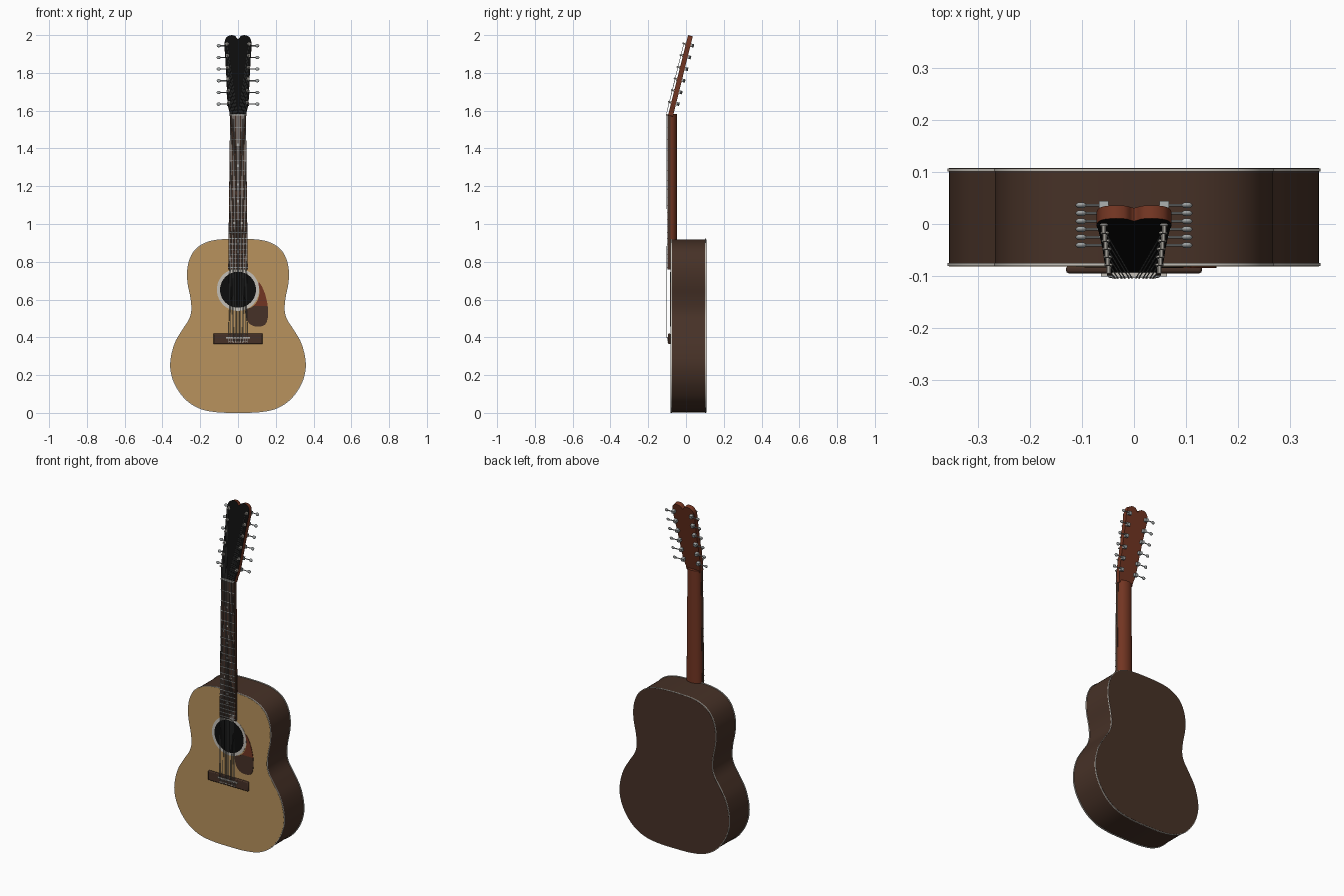
import bpy, bmesh, math
from mathutils import Vector, Matrix

cube = bpy.data.objects.get("Cube")
if cube:
    bpy.data.objects.remove(cube, do_unlink=True)


def material(name, rgb):
    m = bpy.data.materials.new(name)
    m.use_nodes = True
    m.diffuse_color = (*rgb, 1)
    m.node_tree.nodes["Principled BSDF"].inputs["Base Color"].default_value = (*rgb, 1)
    return m


SPRUCE = material("pale spruce", (0.48, 0.29, 0.11))
BROWN = material("dark brown wood", (0.062, 0.031, 0.02))
RED = material("red brown wood", (0.17, 0.036, 0.016))
BLACK = material("black", (0.004, 0.004, 0.004))
TRIM = material("pale trim", (0.55, 0.52, 0.47))
STEEL = material("steel", (0.36, 0.38, 0.38))

# Tilted frame of the headstock: y is depth behind its face, z runs along it
HEAD = Matrix.Translation((0, -0.095, 1.575)) @ Matrix.Rotation(math.radians(-14), 4, 'X')


class Part:
    """Collects simple solids into one mesh object."""

    def __init__(self):
        self.bm = bmesh.new()

    def loft(self, rings):
        rows = [[self.bm.verts.new(p) for p in ring] for ring in rings]
        n = len(rows[0])
        for a, b in zip(rows, rows[1:]):
            for i in range(n):
                j = (i + 1) % n
                self.bm.faces.new((a[i], a[j], b[j], b[i]))
        self.bm.faces.new(rows[0])
        self.bm.faces.new(rows[-1])

    def slab(self, outline, y0, y1):
        self.loft([[(x, y, z) for x, z in outline] for y in (y0, y1)])

    def box(self, x0, x1, y0, y1, z0, z1):
        self.slab([(x0, z0), (x1, z0), (x1, z1), (x0, z1)], y0, y1)

    def rod(self, p, q, r, n=10):
        p, q = Vector(p), Vector(q)
        turn = (q - p).to_track_quat('Z', 'Y')
        circle = [turn @ Vector((r * c, r * s, 0)) for c, s in unit_circle(n)]
        self.loft([[p + v for v in circle], [q + v for v in circle]])

    def ball(self, centre, size):
        m = Matrix.Translation(centre) @ Matrix.Diagonal((*size, 1))
        bmesh.ops.create_uvsphere(self.bm, u_segments=12, v_segments=8, radius=1, matrix=m)

    def finish(self, name, *mats, rule=None, matrix=None, bevel=0):
        bmesh.ops.recalc_face_normals(self.bm, faces=self.bm.faces[:])
        if rule:
            for f in self.bm.faces:
                f.material_index = int(rule(f))
        for f in self.bm.faces:
            f.smooth = True
        me = bpy.data.meshes.new(name)
        self.bm.to_mesh(me)
        self.bm.free()
        for m in mats:
            me.materials.append(m)
        if matrix:
            me.transform(matrix)
        me.set_sharp_from_angle(angle=math.radians(35))
        ob = bpy.data.objects.new(name, me)
        bpy.context.collection.objects.link(ob)
        if bevel:
            mod = ob.modifiers.new("soft edges", 'BEVEL')
            mod.width, mod.segments = bevel, 2
        return ob


def unit_circle(n):
    return [(math.cos(math.tau * i / n), math.sin(math.tau * i / n)) for i in range(n)]


def smooth_loop(pts, steps=5):
    """Closed smooth curve through the points."""
    out, n = [], len(pts)
    for i in range(n):
        a, b, c, d = (Vector(pts[(i + k) % n]) for k in (-1, 0, 1, 2))
        for s in range(steps):
            t = s / steps
            out.append(0.5 * (2 * b + (c - a) * t + (2 * a - 5 * b + 4 * c - d) * t * t
                              + (3 * b - a - 3 * c + d) * t ** 3))
    return out


def mirrored(half):
    """Half outline from bottom centre to top centre, completed on -x."""
    return half + [(-x, z) for x, z in half[-2:0:-1]]


def slab(name, mat, outline, y0, y1):
    p = Part()
    p.slab(outline, y0, y1)
    return p.finish(name, mat)


# Body
shape = smooth_loop(mirrored([
    (0, 0), (.11, .003), (.2, .021), (.275, .067), (.33, .14), (.356, .215), (.357, .285),
    (.335, .37), (.295, .44), (.26, .495), (.247, .545), (.252, .61), (.266, .68),
    (.27, .74), (.261, .8), (.235, .855), (.19, .893), (.12, .916), (0, .922)]))


def inset(d):
    return [(x * (1 - d / .36), .46 + (z - .46) * (1 - d / .46)) for x, z in shape]


slab("body_sides", BROWN, inset(.003), -.078, .104)
slab("front_binding", TRIM, shape, -.081, -.075)
slab("back_binding", TRIM, shape, .101, .107)
slab("soundboard", SPRUCE, inset(.003), -.082, -.079)
slab("back_plate", BROWN, inset(.003), .105, .108)

# Sound hole and its ring
for name, mat, r, y in (("rosette", TRIM, .112, -.083), ("sound_hole", BLACK, .095, -.084)):
    slab(name, mat, [(r * c, .652 + r * s) for c, s in unit_circle(48)], y, -.081)

# Pickguard, red above and brown below
guard = Part()
guard.slab(smooth_loop([
    (.108, .69), (.114, .64), (.102, .592), (.073, .56), (.04, .545), (.044, .5), (.065, .469),
    (.1, .457), (.14, .465), (.157, .5), (.158, .56), (.146, .62), (.126, .67)]), -.0845, -.081)
bm = guard.bm
bmesh.ops.bisect_plane(bm, geom=bm.verts[:] + bm.edges[:] + bm.faces[:],
                       plane_co=(0, 0, .567), plane_no=(0, 0, 1))
guard.finish("pickguard", BROWN, RED, rule=lambda f: f.calc_center_median().z > .567)

# Bridge and saddle
bridge = Part()
bridge.box(-.131, .131, -.095, -.081, .364, .42)
bridge.finish("bridge", BROWN, bevel=.005)
saddle = Part()
saddle.box(-.064, .064, -.101, -.09, .395, .403)
saddle.finish("saddle", TRIM)


# Neck with a rounded back
def neck_ring(w, z):
    arc = [math.pi * i / 14 for i in range(15)]
    return [(w * math.cos(a), -.089 + .041 * math.sin(a) ** .8 if 0 < i < 14 else -.089, z)
            for i, a in enumerate(arc)]


neck = Part()
neck.loft([neck_ring(.049, .9), neck_ring(.042, 1.582)])
neck.finish("neck", RED)

# Fretboard, frets and inlays
NUT, SCALE, FACE = 1.578, 1.18, -.098


def half_width(z):
    return .052 - .01 * (z - .76) / (NUT - .76)


def fret_z(n):
    return NUT - SCALE * (1 - 2 ** (-n / 12))


slab("fretboard", BROWN, [(s * half_width(z), z) for s, z in
                          ((-1, .76), (1, .76), (1, NUT), (-1, NUT))], FACE, -.081)
frets, inlays = Part(), Part()
for n in range(1, 21):
    z = fret_z(n)
    w = half_width(z)
    frets.box(-w, w, FACE - .002, FACE + .002, z - .0018, z + .0018)
for n in (3, 5, 7, 9, 12, 15, 17):
    z = (fret_z(n) + fret_z(n - 1)) / 2
    for x in ((-.02, .02) if n == 12 else (0,)):
        inlays.rod((x, FACE - .001, z), (x, FACE + .001, z), .006, 12)
frets.finish("frets", STEEL)
inlays.finish("inlays", TRIM)
nut = Part()
nut.box(-.042, .042, -.104, -.085, NUT - .004, NUT + .004)
nut.finish("nut", TRIM)

# Headstock with a notched top and a black face
head = Part()
head.slab(smooth_loop(mirrored([
    (0, 0), (.041, 0), (.046, .025), (.056, .08), (.061, .2), (.068, .33), (.072, .385),
    (.064, .422), (.04, .437), (.016, .433), (0, .417)])), 0, .026)
head.finish("headstock", RED, BLACK, rule=lambda f: f.normal.y < -.9, matrix=HEAD)

# Tuners, six on each side
posts, machines, buttons = Part(), Part(), Part()
post_points = {}
for side in (-1, 1):
    for i in range(6):
        s = .071 + .0637 * i
        x = side * (.049 + .0018 * i)
        post_points[side, i] = HEAD @ Vector((x, -.011, s))
        posts.rod((x, -.018, s), (x, .028, s), .0042)
        posts.rod((x, -.003, s), (x, .001, s), .008, 12)
        machines.box(x - .009, x + .009, .025, .044, s - .009, s + .009)
        machines.rod((x, .038, s), (side * .1, .038, s), .0028, 8)
        buttons.ball((side * .102, .038, s), (.011, .0055, .009))
posts.finish("tuner_posts", TRIM, matrix=HEAD)
machines.finish("tuner_machines", STEEL, matrix=HEAD)
buttons.finish("tuner_buttons", STEEL, matrix=HEAD)

# Twelve strings in six pairs, with bridge pins
curve = bpy.data.curves.new("strings", 'CURVE')
curve.dimensions = '3D'
curve.bevel_depth, curve.bevel_resolution = .0013, 1
curve.materials.append(STEEL)
pins = Part()
for side in (-1, 1):
    for i in range(6):
        rank = 2.5 - i // 2
        gap = .0035 if i % 2 == 0 else -.0035
        xb, xn = side * (.018 * rank + gap), side * (.0135 * rank + gap * .8)
        path = [(xb, -.094, .376), (xb, -.102, .4), (xn, -.1045, NUT), post_points[side, i]]
        spline = curve.splines.new('POLY')
        spline.points.add(len(path) - 1)
        for pt, co in zip(spline.points, path):
            pt.co = (*co, 1)
        pins.rod((xb, -.099, .376), (xb, -.09, .376), .003, 8)
pins.finish("bridge_pins", TRIM)
bpy.context.collection.objects.link(bpy.data.objects.new("strings", curve))
